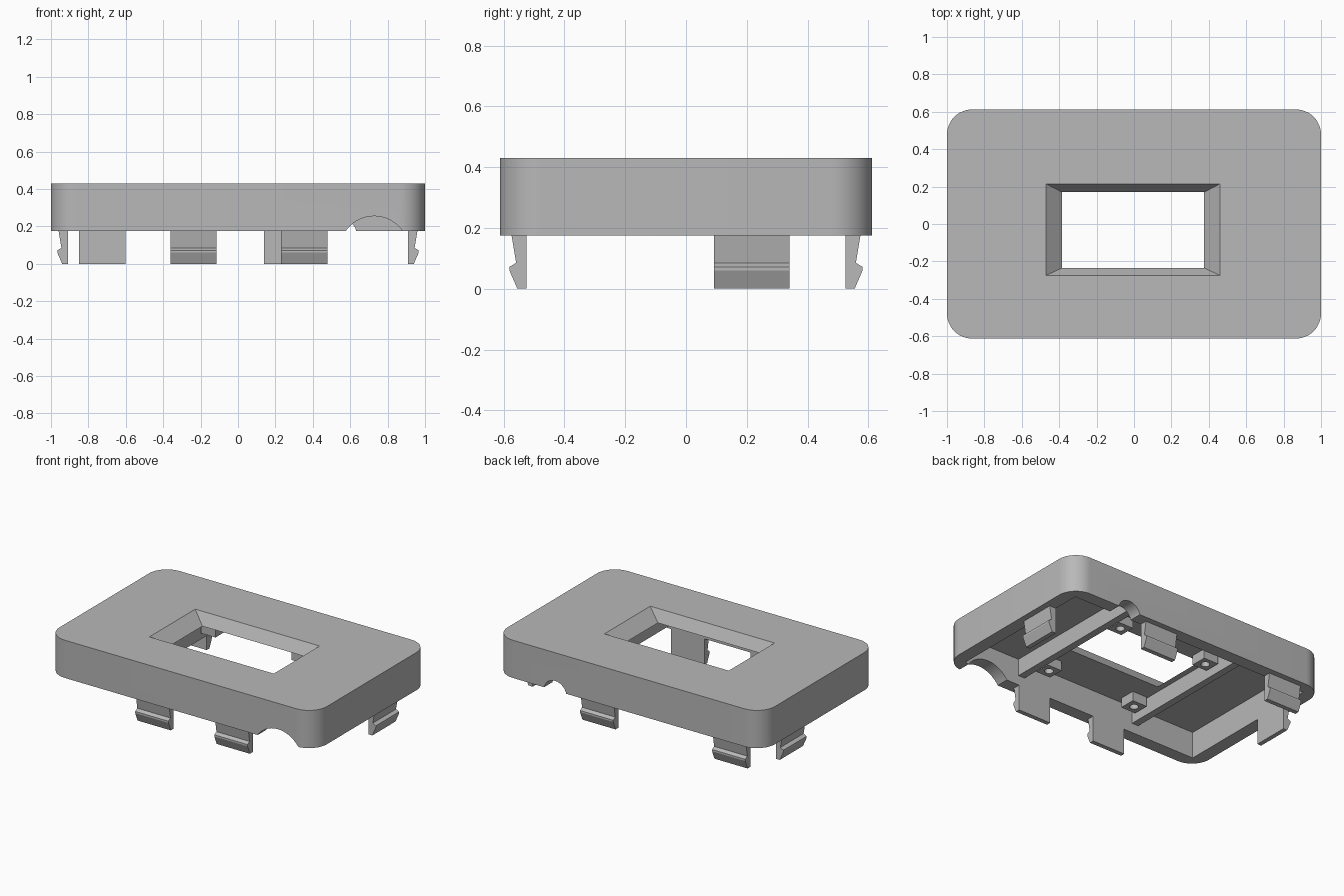
import bpy, bmesh, math

cube = bpy.data.objects.get("Cube")
if cube:
    bpy.data.objects.remove(cube, do_unlink=True)

grey = bpy.data.materials.new("matte grey")
grey.use_nodes = True
grey.diffuse_color = (0.48, 0.48, 0.48, 1)
grey.node_tree.nodes["Principled BSDF"].inputs["Base Color"].default_value = (0.48, 0.48, 0.48, 1)


def loft(name, low, high):
    """Closed solid between two matching loops of 3D points."""
    bm = bmesh.new()
    a = [bm.verts.new(p) for p in low]
    b = [bm.verts.new(p) for p in high]
    n = len(a)
    bm.faces.new(a)
    bm.faces.new(b)
    for i in range(n):
        j = (i + 1) % n
        bm.faces.new((a[i], a[j], b[j], b[i]))
    bmesh.ops.recalc_face_normals(bm, faces=bm.faces)
    mesh = bpy.data.meshes.new(name)
    bm.to_mesh(mesh)
    bm.free()
    mesh.materials.append(grey)
    ob = bpy.data.objects.new(name, mesh)
    bpy.context.collection.objects.link(ob)
    return ob


def rect(x0, x1, y0, y1, z):
    return [(x0, y0, z), (x1, y0, z), (x1, y1, z), (x0, y1, z)]


def box(name, x0, x1, y0, y1, z0, z1):
    return loft(name, rect(x0, x1, y0, y1, z0), rect(x0, x1, y0, y1, z1))


def rounded(hx, hy, r, z, steps=12):
    pts = []
    for k, (sx, sy) in enumerate([(1, 1), (-1, 1), (-1, -1), (1, -1)]):
        for i in range(steps + 1):
            a = math.pi / 2 * (k + i / steps)
            pts.append((sx * (hx - r) + r * math.cos(a), sy * (hy - r) + r * math.sin(a), z))
    return pts


def disc(x, y, z, r, axis, n=48):
    ring = [(r * math.cos(2 * math.pi * i / n), r * math.sin(2 * math.pi * i / n)) for i in range(n)]
    if axis == "y":
        return [(x + u, y, z + v) for u, v in ring]
    return [(x + u, y + v, z) for u, v in ring]


def activate(ob):
    bpy.ops.object.select_all(action="DESELECT")
    bpy.context.view_layer.objects.active = ob
    ob.select_set(True)


def cut(ob, cutter):
    cutter.hide_render = True
    mod = ob.modifiers.new("cut", "BOOLEAN")
    mod.operation = "DIFFERENCE"
    mod.solver = "EXACT"
    mod.object = cutter
    activate(ob)
    bpy.ops.object.modifier_apply(modifier=mod.name)
    bpy.data.objects.remove(cutter, do_unlink=True)


BASE, CEIL, TOP = 0.175, 0.355, 0.43
IX, IY = 0.91, 0.525

# Rounded cover, hollow from below
cover = loft("cover", rounded(1, 0.6125, 0.135, BASE), rounded(1, 0.6125, 0.135, TOP))
cut(cover, box("cavity", -IX, IX, -IY, IY, 0, CEIL))

# Window with sloping sides, lofted slightly past both plate faces
outer = (-0.47, 0.46, -0.275, 0.215)
inner = (-0.385, 0.375, -0.235, 0.17)


def window_loop(z):
    t = (z - CEIL) / (TOP - CEIL)
    return rect(*[i + (o - i) * t for i, o in zip(inner, outer)], z)


cut(cover, loft("window", window_loop(CEIL - 0.01), window_loop(TOP + 0.01)))

# Cable notches in the front and back walls
cut(cover, loft("front_notch", disc(0.728, -0.7, 0.07, 0.185, "y"), disc(0.728, -0.5, 0.07, 0.185, "y")))
cut(cover, loft("back_notch", disc(0.55, 0.5, 0.155, 0.085, "y"), disc(0.55, 0.7, 0.155, 0.085, "y")))
activate(cover)
bpy.ops.object.shade_smooth_by_angle(angle=math.radians(30))

# Inner ribs on both sides of the window
for name, x0, x1 in [("left_rib", 0.435, 0.484), ("right_rib", -0.474, -0.425)]:
    box(name, x0, x1, -IY - 0.01, IY + 0.01, 0.24, CEIL + 0.03)

# Square mounting posts with round holes
for i, (x, y) in enumerate([(0.32, 0.25), (-0.36, 0.25), (0.32, -0.43), (-0.36, -0.43)]):
    post = box(f"mounting_post_{i + 1}", x - 0.055, x + 0.055, y - 0.055, y + 0.055, 0.29, CEIL + 0.01)
    cut(post, loft("post_hole", disc(x, y, 0.25, 0.028, "z", 20), disc(x, y, CEIL - 0.01, 0.028, "z", 20)))

# Snap clips: outward offset and height, with a hook near the tip
PROFILE = [(0, 0), (0.03, 0), (0.056, 0.06), (0.056, 0.072), (0.034, 0.085), (0.049, BASE), (0.049, 0.2), (0, 0.2)]


def clip(name, axis, side, start):
    width = 0.248
    wall = IX if axis == "x" else IY

    def loop(c):
        if axis == "x":
            return [(side * (wall + d), c, z) for d, z in PROFILE]
        return [(c, side * (wall + d), z) for d, z in PROFILE]

    loft(name, loop(start), loop(start + width))


clip("front_clip_right", "y", -1, -0.362)
clip("front_clip_left", "y", -1, 0.23)
clip("back_clip_right", "y", 1, -0.85)
clip("back_clip_left", "y", 1, 0.138)
clip("left_clip", "x", 1, 0.092)
clip("right_clip", "x", -1, 0.092)
